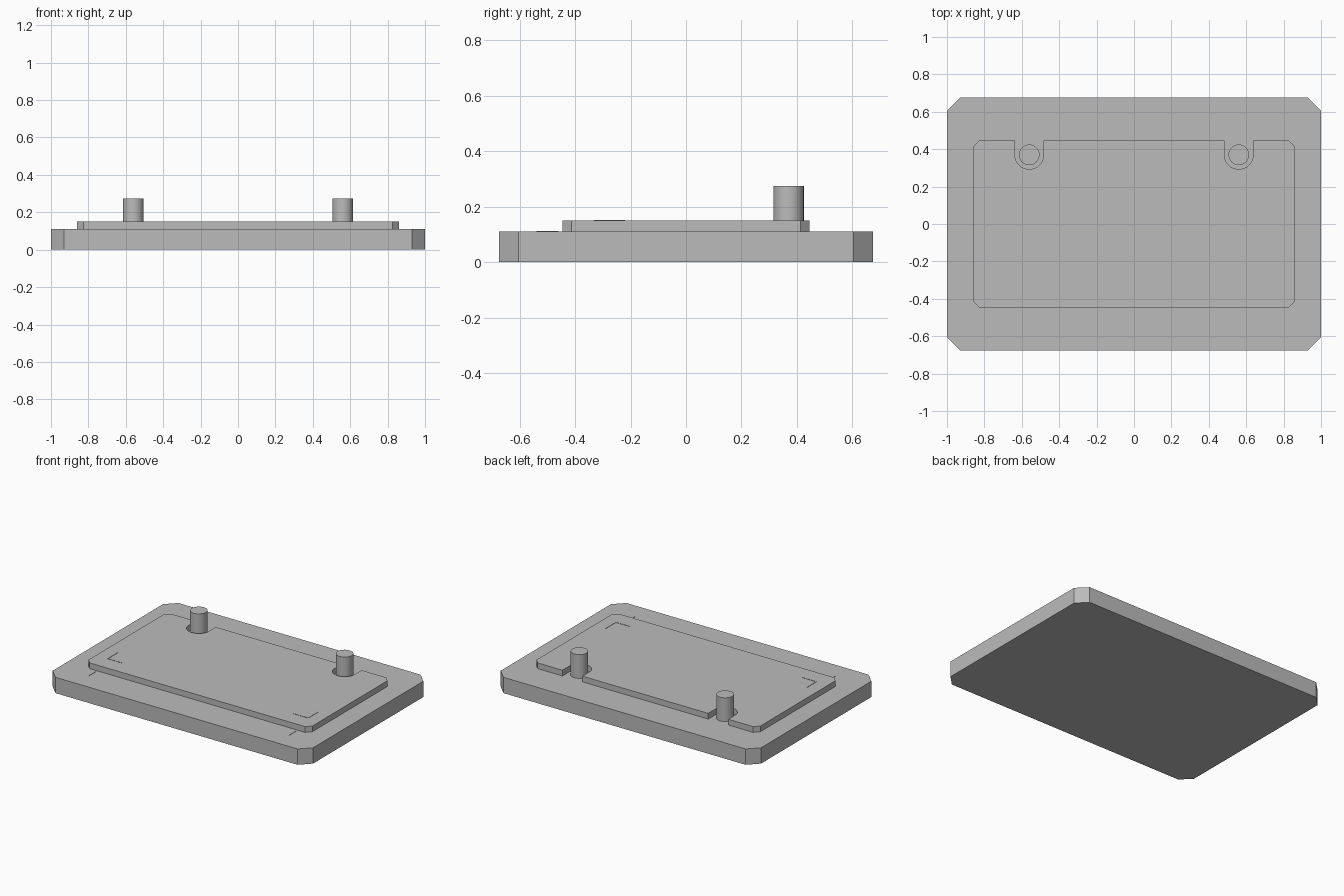
import bpy, bmesh, math

cube = bpy.data.objects.get("Cube")
if cube:
    bpy.data.objects.remove(cube, do_unlink=True)

grey = bpy.data.materials.new("plain grey")
grey.use_nodes = True
colour = (0.5, 0.5, 0.5, 1)
grey.diffuse_color = colour
grey.node_tree.nodes["Principled BSDF"].inputs["Base Color"].default_value = colour

BASE_TOP, PLATE_TOP, PEG_TOP = 0.11, 0.15, 0.275
PEG_X, PEG_Y = 0.56, 0.37
PEG_R, NOTCH_R = 0.055, 0.077


def prism(name, outline, z0, z1):
    """Extrude a counter-clockwise outline from z0 up to z1."""
    bm = bmesh.new()
    face = bm.faces.new([bm.verts.new((x, y, z0)) for x, y in outline])
    top = bmesh.ops.extrude_face_region(bm, geom=[face])["geom"]
    verts = [v for v in top if isinstance(v, bmesh.types.BMVert)]
    bmesh.ops.translate(bm, verts=verts, vec=(0, 0, z1 - z0))
    bmesh.ops.recalc_face_normals(bm, faces=bm.faces)
    mesh = bpy.data.meshes.new(name)
    bm.to_mesh(mesh)
    bm.free()
    mesh.materials.append(grey)
    obj = bpy.data.objects.new(name, mesh)
    bpy.context.collection.objects.link(obj)
    return obj


def chamfered(w, d, c, back=()):
    """Rectangle with cut corners; extra points run right to left along the back."""
    return [(-w + c, -d), (w - c, -d), (w, -d + c), (w, d - c), (w - c, d),
            *back, (-w + c, d), (-w, d - c), (-w, -d + c)]


def arc(x, y, r, start, end, steps):
    angles = [start + (end - start) * i / steps for i in range(steps + 1)]
    return [(x + r * math.cos(a), y + r * math.sin(a)) for a in angles]


def strip(name, x0, y0, x1, y1, z):
    return prism(name, [(x0, y0), (x1, y0), (x1, y1), (x0, y1)], z, z + 0.002)


# Base slab
prism("base", chamfered(1.0, 0.675, 0.07), 0, BASE_TOP)

# Raised plate with two rounded notches along the back edge
depth = 0.446
notches = []
for x in (PEG_X, -PEG_X):
    notches += [(x + NOTCH_R, depth),
                *arc(x, PEG_Y, NOTCH_R, 0, -math.pi, 16),
                (x - NOTCH_R, depth)]
prism("raised_plate", chamfered(0.86, depth, 0.033, notches), BASE_TOP, PLATE_TOP)

for side, s in (("left", 1), ("right", -1)):
    # Pegs standing in the notches
    circle = arc(s * PEG_X, PEG_Y, PEG_R, 0, math.tau, 32)[:-1]
    peg = prism(side + "_peg", circle, BASE_TOP, PEG_TOP)
    bpy.ops.object.select_all(action="DESELECT")
    peg.select_set(True)
    bpy.context.view_layer.objects.active = peg
    bpy.ops.object.shade_smooth_by_angle(angle=math.radians(30))

    # Fine corner and edge marks
    x, t = s * 0.77, 0.002
    strip(side + "_corner_mark_long", x - t, -0.33, x + t, -0.22, PLATE_TOP)
    inner = x - s * 0.11
    strip(side + "_corner_mark_cross", min(x, inner), -0.33 - t,
          max(x, inner), -0.33 + t, PLATE_TOP)
    strip(side + "_edge_mark", x - t, -0.54, x + t, -0.46, BASE_TOP)
